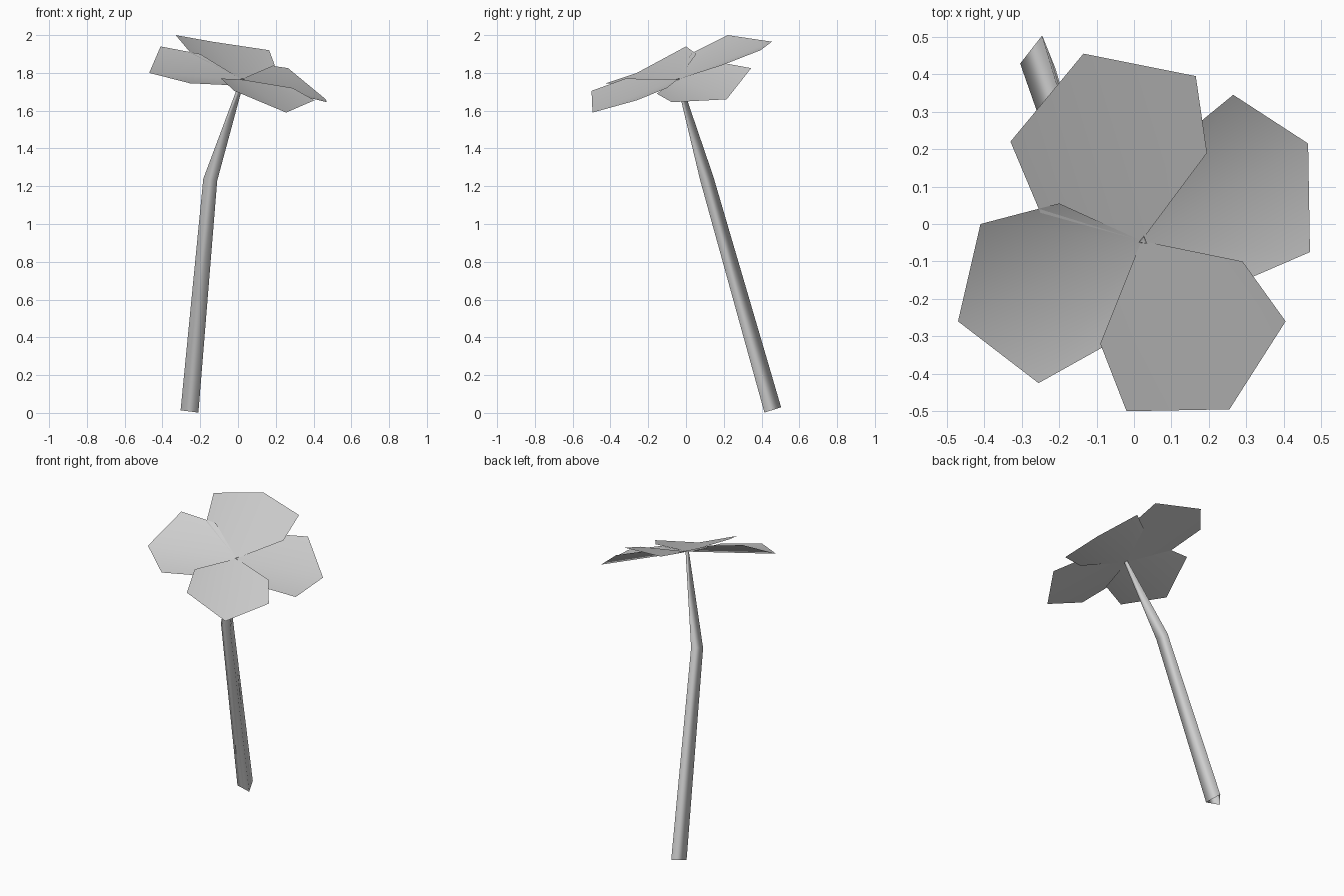
import bpy
import bmesh
from math import cos, sin, radians
from mathutils import Vector

# Remove only the default cube
default_cube = bpy.data.objects.get("Cube")
if default_cube:
    bpy.data.objects.remove(default_cube, do_unlink=True)

# One plain grey for the whole flower
grey = bpy.data.materials.new("plain_grey")
grey.use_nodes = True
colour = (0.62, 0.62, 0.62, 1)
grey.diffuse_color = colour
grey.node_tree.nodes["Principled BSDF"].inputs["Base Color"].default_value = colour


def finish_object(name, bm):
    """Turn a bmesh into a linked, grey, smooth-shaded object."""
    for face in bm.faces:
        face.smooth = True
    mesh = bpy.data.meshes.new(name)
    bm.to_mesh(mesh)
    bm.free()
    mesh.materials.append(grey)
    obj = bpy.data.objects.new(name, mesh)
    bpy.context.scene.collection.objects.link(obj)


def make_petal(name, centre, outline):
    """Petal sheet: two flat halves folded along the spine from root to tip."""
    bm = bmesh.new()
    root = bm.verts.new(centre)
    near_a, wide_a, tip, wide_b, near_b = [bm.verts.new(p) for p in outline]
    bm.faces.new((root, near_a, wide_a, tip))
    bm.faces.new((root, tip, wide_b, near_b))
    finish_object(name, bm)


def make_stem(name, path, sides=3, turn=82):
    """Open, tapered, bent tube; rings are sheared square to the lower stalk."""
    bm = bmesh.new()
    axis = Vector(path[1][0]) - Vector(path[0][0])
    rings = []
    for point, radius in path:
        ring = []
        for i in range(sides):
            angle = radians(turn + i * 360 / sides)
            offset = Vector((radius * cos(angle), radius * sin(angle), 0))
            offset.z = -offset.dot(axis) / axis.z
            ring.append(bm.verts.new(Vector(point) + offset))
        rings.append(ring)
    for lower, upper in zip(rings, rings[1:]):
        for i in range(sides):
            j = (i + 1) % sides
            bm.faces.new((lower[i], lower[j], upper[j], upper[i]))
    finish_object(name, bm)


flower_centre = Vector((0.02, -0.045, 1.765))

# Petal outlines, counter-clockwise from above, tip in the middle
petals = {
    "back_petal": [
        (0.195, 0.19, 1.84), (0.165, 0.395, 1.92), (-0.135, 0.455, 1.965),
        (-0.33, 0.22, 2), (-0.25, 0.03, 1.905)],
    "right_petal": [
        (-0.2, 0.055, 1.9), (-0.41, 0, 1.94), (-0.47, -0.26, 1.8),
        (-0.255, -0.425, 1.745), (-0.04, -0.305, 1.735)],
    "front_petal": [
        (-0.09, -0.32, 1.77), (-0.02, -0.5, 1.705), (0.255, -0.495, 1.59),
        (0.405, -0.26, 1.655), (0.29, -0.1, 1.72)],
    "left_petal": [
        (0.285, -0.155, 1.69), (0.47, -0.075, 1.645), (0.465, 0.215, 1.66),
        (0.265, 0.345, 1.825), (0.1, 0.21, 1.85)],
}
for petal_name, outline in petals.items():
    make_petal(petal_name, flower_centre, outline)

# Stem: foot, bend and thin top poking through the flower centre
make_stem("stem", [
    ((-0.253, 0.449, 0.015), 0.055),
    ((-0.144, 0.102, 1.24), 0.043),
    (flower_centre + Vector((0.005, 0, 0.003)), 0.012),
])
